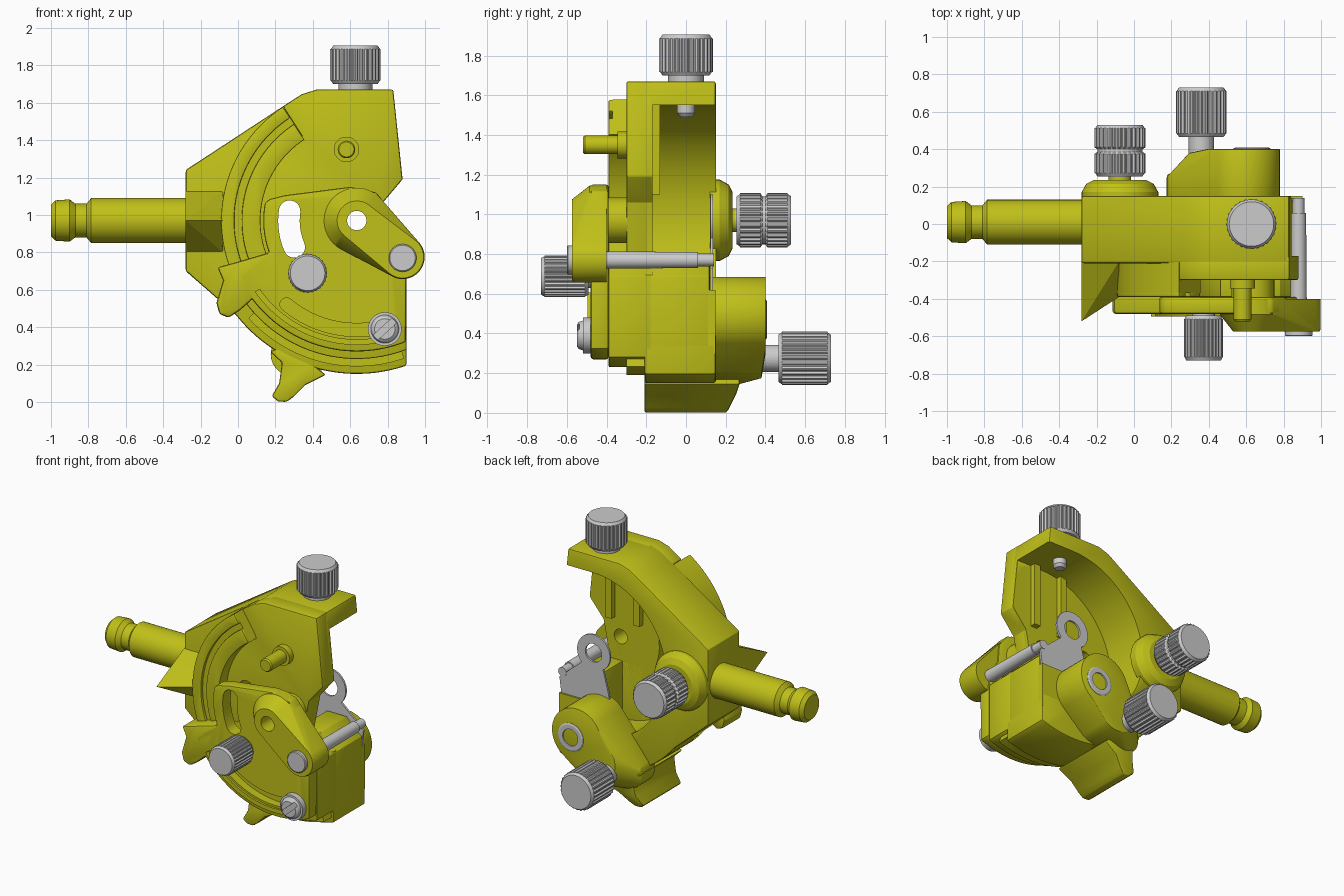
import bpy, bmesh
from math import sin, cos, pi, radians
from mathutils import Vector
from mathutils.geometry import convex_hull_2d

if "Cube" in bpy.data.objects:
    bpy.data.objects.remove(bpy.data.objects["Cube"])

yellow = bpy.data.materials.new("yellow_metal")
yellow.diffuse_color = (0.53, 0.53, 0.01, 1)
yellow.use_nodes = True
yellow.node_tree.nodes["Principled BSDF"].inputs["Base Color"].default_value = yellow.diffuse_color
CX, CZ = 0.635, 0.97          # pivot shared by all arcs


def finish(name, bm, mat=yellow, bevel=0.0):
    bmesh.ops.recalc_face_normals(bm, faces=bm.faces)
    me = bpy.data.meshes.new(name)
    bm.to_mesh(me)
    bm.free()
    ob = bpy.data.objects.new(name, me)
    bpy.context.collection.objects.link(ob)
    if mat:
        me.materials.append(mat)
    bpy.ops.object.select_all(action='DESELECT')
    ob.select_set(True)
    bpy.context.view_layer.objects.active = ob
    if bevel:
        m = ob.modifiers.new("bevel", 'BEVEL')
        m.width, m.segments, m.limit_method, m.angle_limit = bevel, 2, 'ANGLE', radians(40)
        bpy.ops.object.modifier_apply(modifier="bevel")
    bpy.ops.object.shade_smooth_by_angle(angle=radians(24))
    return ob


def prism(name, pts, y0, y1, mat=yellow, bevel=0.0):
    """Front-view (x, z) outline pushed from y0 to y1."""
    bm = bmesh.new()
    f = bm.faces.new([bm.verts.new((x, y0, z)) for x, z in pts])
    r = bmesh.ops.extrude_face_region(bm, geom=[f])
    bmesh.ops.translate(bm, vec=(0, y1 - y0, 0),
                        verts=[v for v in r['geom'] if isinstance(v, bmesh.types.BMVert)])
    return finish(name, bm, mat, bevel)


def lathe(name, axis, a, b, prof, mat=yellow, n=40):
    """Profile of (distance, radius[, fluted]) turned round an axis."""
    bm = bmesh.new()
    rings = []
    for d, r, *fl in prof:
        ring = []
        for i in range(n):
            k = 0.93 if fl and i % 4 >= 2 else 1
            u, v = a + r * k * cos(2 * pi * i / n), b + r * k * sin(2 * pi * i / n)
            ring.append(bm.verts.new({'X': (d, u, v), 'Y': (u, d, v), 'Z': (u, v, d)}[axis]))
        rings.append(ring)
    for p, q in zip(rings, rings[1:]):
        for i in range(n):
            bm.faces.new((p[i], p[(i + 1) % n], q[(i + 1) % n], q[i]))
    bm.faces.new(rings[0])
    bm.faces.new(rings[-1])
    return finish(name, bm, mat)


def knob(name, axis, a, b, d0, d1, r, groove=False):
    s = 0.018 if d1 > d0 else -0.018
    prof = [(d0, r * .88), (d0 + s, r * .97), (d0 + s, r, 1)]
    if groove:
        m = (d0 + d1) / 2
        prof += [(m - s, r, 1), (m - s * .4, r * .88), (m + s * .4, r * .88), (m + s, r, 1)]
    prof += [(d1 - s, r, 1), (d1 - s, r * .97), (d1, r * .88)]
    return lathe(name, axis, a, b, prof, None, 112)


def arc(r, a0, a1, n=24, c=(CX, CZ)):
    return [(c[0] + r * cos(radians(a0 + (a1 - a0) * i / n)),
             c[1] + r * sin(radians(a0 + (a1 - a0) * i / n))) for i in range(n + 1)]


def band(r0, r1, a0, a1, n=32):
    return arc(r1, a0, a1, n) + arc(r0, a1, a0, n)


def hull3d(name, discs, bevel=0.0):
    """Smooth wrap around flat discs (x, y, z, radius)."""
    bm = bmesh.new()
    for x, y, z, r in discs:
        for px, pz in arc(r, 0, 352.5, 47, (x, z)):
            bm.verts.new((px, y, pz))
    bmesh.ops.convex_hull(bm, input=bm.verts)
    bmesh.ops.delete(bm, geom=[v for v in bm.verts if not v.link_faces], context='VERTS')
    bmesh.ops.dissolve_limit(bm, angle_limit=radians(1), verts=bm.verts, edges=bm.edges)
    return finish(name, bm, yellow, bevel)


def slot(r0, r1, a0, a1):
    """Arc slot with rounded ends."""
    m, h = (r0 + r1) / 2, (r1 - r0) / 2
    e0, e1 = arc(m, a0, a1, 1)
    return (arc(r1, a0, a1, 16) + arc(h, a1, a1 + 180, 10, e1)[1:-1]
            + arc(r0, a1, a0, 16) + arc(h, a0 + 180, a0 + 360, 10, e0)[1:-1])


def cut(ob, *cutters):
    for pts, y0, y1 in cutters:
        c = prism("cutter", pts, y0, y1, None)
        c.hide_render = True
        bpy.context.view_layer.objects.active = ob
        m = ob.modifiers.new("cut", 'BOOLEAN')
        m.operation, m.solver, m.object = 'DIFFERENCE', 'EXACT', c
        bpy.ops.object.modifier_apply(modifier="cut")
        bpy.data.objects.remove(c)
    bpy.ops.object.select_all(action='DESELECT')
    ob.select_set(True)
    bpy.ops.object.shade_smooth_by_angle(angle=radians(24))


window = (slot(.305, .42, 172, 203), -0.8, 0.2)
pivot_hole = (arc(.052, 0, 345, 23), -0.8, 0.2)

# main housing, hollow at the back
body = prism("housing", [(-.28, .70), (-.28, 1.24), (.27, 1.60), (.34, 1.645), (.42, 1.67), (.83, 1.67),
             (.88, 1.19), (.77, 1.06), (.72, .80), (.895, .70)] + arc(.82, 289, 218, 24),
             -.21, .15, bevel=.012)
cavity = arc(.58, 90, 270, 40) + [(1.3, .39), (1.3, 1.55)]
cut(body, (cavity, -.17, .3), window, pivot_hole)

# raised front plate of the housing
plate = prism("front_plate", [(.24, 1.58), (.34, 1.645), (.42, 1.67), (.83, 1.67), (.88, 1.19), (.77, 1.06),
              (.72, .80), (.40, .50)] + arc(.53, 225, 123, 20), -.30, -.17, bevel=.01)
cut(plate, window, pivot_hole)
for x in (.46, .68):
    prism("inner_guide_rail", [(x, 1.1), (x + .05, 1.1), (x + .05, 1.56), (x, 1.56)], -.18, -.13)

# curved scale rail with a groove
prism("curved_rail", band(.515, .725, 123, 205), -.37, -.20)
for r0, r1 in ((.515, .615), (.655, .725)):
    prism("rail_band", band(r0, r1, 123, 205), -.39, -.36, bevel=.006)

# index wedge beside the shaft
bm = bmesh.new()
for x, y in ((-.28, -.52), (-.08, -.39)):
    for p in ((x, -.2, .8), (x, -.2, 1.13), (x, y, .97)):
        bm.verts.new(p)
bmesh.ops.convex_hull(bm, input=bm.verts)
finish("index_wedge", bm)

# mounting shaft
lathe("mounting_shaft", 'X', .01, CZ, [(-1, .085), (-.975, .108), (-.90, .113), (-.87, .09), (-.81, .09),
      (-.785, .12), (-.25, .12)])

# lower block and stepped sector
prism("lower_block", [(.62, .25), (.62, .80), (.78, .80), (.84, .73), (.90, .69)] + arc(.79, 289.6, 270, 10),
      -.20, .12, bevel=.01)
prism("lower_block_front", [(.46, .25), (.46, .80), (.78, .80), (.84, .73), (.90, .69)] + arc(.74, 291, 258, 10),
      -.39, -.17, bevel=.008)
prism("lower_block_back", [(.62, .30), (.62, .62), (.90, .62), (.90, .30)], .10, .149)
prism("sector_step", band(.45, .74, 205, 291), -.39, -.20, bevel=.008)
prism("sector_lip", band(.70, .78, 222, 289), -.30, -.20)

# swinging plate with arc slots
swing = prism("swing_plate", arc(.70, 292, 204, 36) + arc(.50, 200, 169, 12)
              + [(.17, 1.085), (.25, 1.105), (.60, 1.15), (.74, 1.12), (.81, 1.03), (.82, .90), (.88, .80), (.90, .68)],
              -.48, -.39, bevel=.012)
cut(swing, window, pivot_hole, (slot(.55, .62, 230, 286), -.6, -.42))
prism("sector_rib", band(.635, .665, 215, 290), -.495, -.47)

# thick pivot arm with a tapered hub, pivot boss
arm = hull3d("pivot_arm", [(CX, -.575, CZ, .105), (CX, -.485, CZ, .175), (CX, -.40, CZ, .175),
                           (.88, -.575, .775, .112), (.88, -.56, .775, .118), (.88, -.40, .775, .118)])
boss = lathe("pivot_boss", 'Y', CX, CZ, [(-.42, .115), (-.17, .115)])
cut(arm, pivot_hole)
cut(boss, pivot_hole)

# finger tabs
prism("front_finger_tab", [(-.11, .72), (-.08, .65), (-.115, .53), (-.10, .47), (-.05, .45), (.01, .49),
      (.10, .57), (.20, .60), (.17, .80), (.0, .75)], -.48, -.27, bevel=.015)
foot = prism("rear_finger_tab", [(.17, .27), (.235, .21), (.22, .10), (.18, .03), (.215, .003), (.26, 0), (.30, .03),
             (.36, .09), (.47, .145), (.40, .20), (.25, .30)], -.21, .27, bevel=.012)
for v in foot.data.vertices:
    if v.co.y > 0:
        v.co.y -= max(0, .13 - v.co.z) * .5

# rear clamp with a sloped toe
hull3d("rear_clamp", [(.585, y, .49, .195) for y in (.10, .40)] + [(.46, y, .34, .165) for y in (.10, .38)]
       + [(.29, y, .255, .115) for y in (.10, .25)], bevel=.012)
lathe("clamp_bolt", 'Y', .63, .47, [(.38, .1), (.403, .1), (.408, .09), (.408, .06), (.38, .055)], None)

# posts and bosses
lathe("front_pin", 'Y', .58, 1.35, [(-.52, .04), (-.51, .047), (-.345, .047), (-.345, .068), (-.25, .068)], n=32)
lathe("side_boss", 'Y', -.075, CZ, [(.12, .205), (.17, .205), (.215, .18), (.235, .14), (.235, .06), (.25, .06)])

# thumbscrews
knob("top_knob", 'Z', .628, 0, 1.70, 1.905, .135)
lathe("top_screw", 'Z', .628, 0, [(1.49, .03), (1.51, .045), (1.67, .045), (1.67, .09), (1.71, .09)], None)
knob("side_knob", 'Y', -.075, CZ, .255, .53, .137, True)
lathe("side_screw", 'Y', -.075, CZ, [(.2, .06), (.27, .06)], None)
knob("rear_knob", 'Y', .36, .275, .465, .73, .135)
lathe("rear_screw", 'Y', .36, .275, [(.2, .068), (.48, .068)], None)
knob("front_knob", 'Y', .372, .688, -.73, -.49, .105)
lathe("front_screw", 'Y', .372, .688, [(-.5, .06), (-.4, .06)], None)

# slotted lock screw
lock = lathe("lock_screw", 'Y', .785, .39, [(-.55, .055), (-.54, .068), (-.52, .075), (-.52, .09), (-.47, .09)], None)
cut(lock, ([(.72, .355), (.74, .325), (.85, .425), (.83, .455)], -.6, -.537))

# cross pin and eyelet
lathe("cross_pin", 'Y', .88, .77, [(-.60, .068), (-.595, .074), (-.565, .074), (-.565, .045), (.06, .04),
      (.06, .032), (.14, .032)], None)
neck = [(.56, .87), (.52, .72), (.50, .61), (.89, .62), (.905, .73), (.80, .82), (.73, .88)]
eyelet = prism("eyelet_plate", neck + arc(.13, -40, 233, 30)[1:-1], .123, .137, None)
cut(eyelet, (arc(.065, 0, 345, 23), 0, .3))
